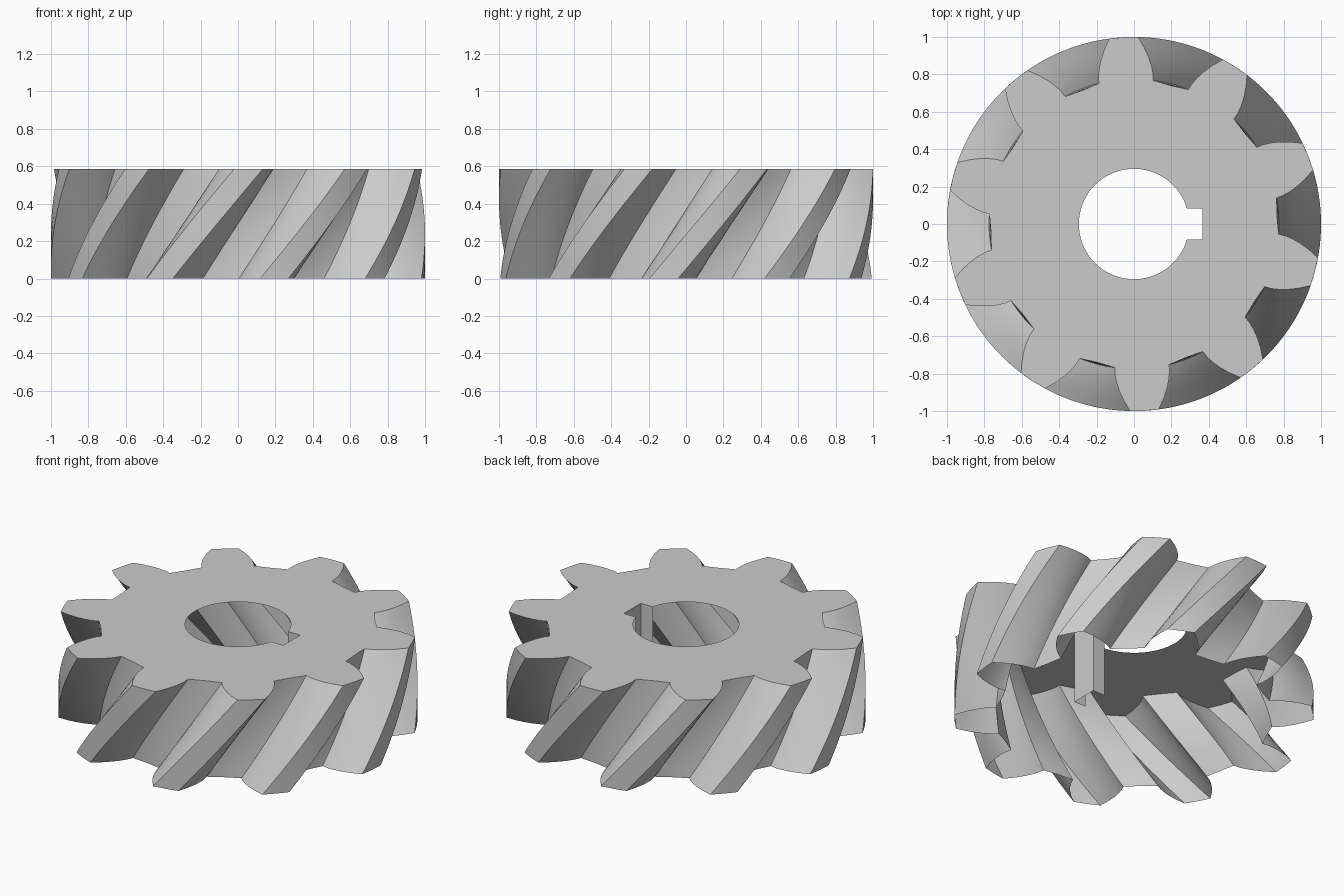
import bpy, bmesh
from math import radians, cos, sin, asin, pi
from mathutils import Vector

cube = bpy.data.objects.get("Cube")
if cube:
    bpy.data.objects.remove(cube)

TEETH, HEIGHT, TWIST, STEPS = 10, 0.585, radians(28), 16
BORE, KEY_HALF, KEY_DEPTH = 0.295, 0.082, 0.365
PHASE = radians(93.2)

steel = bpy.data.materials.new("plain_grey_steel")
steel.use_nodes = True
grey = (0.6, 0.6, 0.6, 1)
steel.diffuse_color = grey
steel.node_tree.nodes["Principled BSDF"].inputs["Base Color"].default_value = grey


def polar(r, a, z):
    return Vector((r * cos(a), r * sin(a), z))


def finish(name, bm):
    mesh = bpy.data.meshes.new(name)
    bm.to_mesh(mesh)
    bm.free()
    mesh.materials.append(steel)
    obj = bpy.data.objects.new(name, mesh)
    bpy.context.collection.objects.link(obj)
    bpy.ops.object.select_all(action='DESELECT')
    obj.select_set(True)
    bpy.context.view_layer.objects.active = obj
    bpy.ops.object.shade_smooth_by_angle(angle=radians(25))
    return obj


# Tooth outline: half angle in degrees and radius, from root to tip
flank = [(10.8, 0.775), (10.4, 0.81), (9.5, 0.85), (8.2, 0.895), (6.5, 0.945), (4.4, 1.0)]
tooth = [(-a, r) for a, r in flank] + [(0, 1.0)] + flank[::-1] + [(18, 0.766)]
outline = [(PHASE + 2 * pi * k / TEETH + radians(a), r)
           for k in range(TEETH) for a, r in tooth]

# Twisted tooth wall, open at the bottom
bm = bmesh.new()
rings = []
for s in range(STEPS + 1):
    t = s / STEPS
    rings.append([bm.verts.new(polar(r, a + TWIST * (t - 1), HEIGHT * t)) for a, r in outline])
n = len(outline)
for low, high in zip(rings, rings[1:]):
    for i in range(n):
        j = (i + 1) % n
        bm.faces.new((low[i], low[j], high[j], high[i]))
finish("helical_teeth", bm)

# Top plate with bore hole and keyway notch
bm = bmesh.new()
start = asin(KEY_HALF / BORE)
key_x = BORE * cos(start)
segments = 64
hole = [polar(BORE, start + (2 * pi - 2 * start) * i / segments, HEIGHT)
        for i in range(segments + 1)]
hole += [Vector((KEY_DEPTH, -KEY_HALF, HEIGHT)), Vector((KEY_DEPTH, KEY_HALF, HEIGHT))]
rim = [polar(r, a, HEIGHT) for a, r in outline]
edges = []
for loop in (rim, hole):
    verts = [bm.verts.new(p) for p in loop]
    edges += [bm.edges.new((v, verts[(i + 1) % len(verts)])) for i, v in enumerate(verts)]
bmesh.ops.triangle_fill(bm, edges=edges, use_beauty=True, normal=(0, 0, 1))
for face in bm.faces:
    face.normal_update()
    if face.normal.z < 0:
        face.normal_flip()
bmesh.ops.dissolve_limit(bm, angle_limit=radians(1), verts=bm.verts[:], edges=bm.edges[:])
bmesh.ops.triangulate(bm, faces=bm.faces[:])
finish("top_plate", bm)

# Keyway walls running the full height
bm = bmesh.new()
path = [(key_x, -KEY_HALF), (KEY_DEPTH, -KEY_HALF), (KEY_DEPTH, KEY_HALF), (key_x, KEY_HALF)]
low = [bm.verts.new((x, y, 0)) for x, y in path]
high = [bm.verts.new((x, y, HEIGHT)) for x, y in path]
for i in range(3):
    bm.faces.new((low[i + 1], low[i], high[i], high[i + 1]))
finish("keyway_walls", bm)
